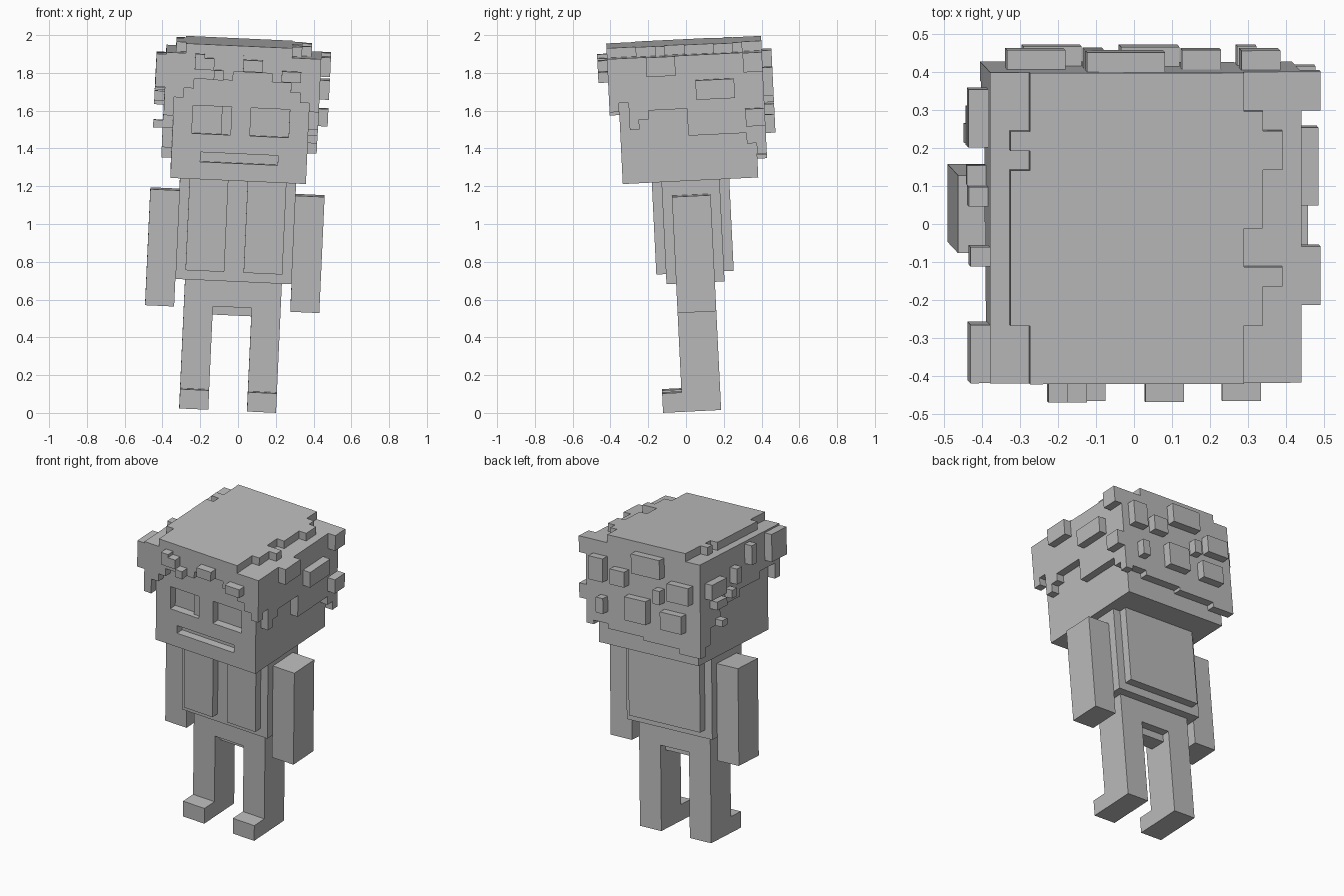
import bpy, bmesh, math
from mathutils import Matrix, Vector

cube = bpy.data.objects.get("Cube")
if cube:
    bpy.data.objects.remove(cube, do_unlink=True)

UNIT = 0.0513    # one block
CHIN = 23.9      # height of the chin in blocks
TOP = CHIN + 13  # underside of the crown
# The whole figure leans a little forward and to one side
POSE = (Matrix.Translation((-0.055, 0.083, 0.022))
        @ Matrix.Rotation(math.radians(2.8), 4, 'X')
        @ Matrix.Rotation(math.radians(2.6), 4, 'Y')
        @ Matrix.Scale(UNIT, 4))

grey = bpy.data.materials.new("plain_grey")
grey.use_nodes = True
COLOUR = (0.5, 0.5, 0.5, 1)
grey.diffuse_color = COLOUR
grey.node_tree.nodes["Principled BSDF"].inputs["Base Color"].default_value = COLOUR


def blocks(name, boxes):
    """One object from boxes given as (x0, x1, y0, y1, z0, z1) in blocks."""
    bm = bmesh.new()
    for x0, x1, y0, y1, z0, z1 in boxes:
        size = Matrix.Diagonal((x1 - x0, y1 - y0, z1 - z0, 1))
        centre = Vector((x0 + x1, y0 + y1, z0 + z1)) / 2
        bmesh.ops.create_cube(bm, size=1, matrix=Matrix.Translation(centre) @ size)
    mesh = bpy.data.meshes.new(name)
    bm.to_mesh(mesh)
    bm.free()
    mesh.materials.append(grey)
    ob = bpy.data.objects.new(name, mesh)
    ob.matrix_world = POSE
    bpy.context.collection.objects.link(ob)
    return ob


def on_side(side, inner, outer, rects):
    """Rectangles (a0, a1, low, high) raised from one side of the head."""
    out = []
    for a0, a1, low, high in rects:
        near, far = sorted((inner, outer))
        if side in ("front", "right"):
            near, far = -far, -near
        span = (a0, a1, near, far) if side in ("front", "back") else (near, far, a0, a1)
        out.append(span + (CHIN + low, CHIN + high))
    return out


def fringe(side, start, steps):
    """Hair layer whose lower edge steps: (column end, lower edge)."""
    rects = []
    for end, low in steps:
        rects.append((start, end, low, 13))
        start = end
    blocks("hair_" + side, on_side(side, 7, 8, rects))


# Legs, feet and arms
for name, s in (("left", 1), ("right", -1)):
    def mirrored(a, b):
        return tuple(sorted((s * a, s * b)))
    blocks(name + "_leg", [mirrored(2, 5) + (-2, 2, 0, 13.3)])
    blocks(name + "_foot", [mirrored(2, 5) + (-4, -2, 0, 2)])
    blocks(name + "_arm", [mirrored(6, 9) + (-2, 2, 10.4, 22.4)])
    blocks(name + "_chest_panel", [mirrored(1, 5) + (-4, -3, 14.3, CHIN)])

# Torso
blocks("crotch", [(-2, 2, -2, 2, 10.6, 13.3), (-2, 2, -1, 1, 9.7, 10.6)])
blocks("torso", [(-6, 6, -3, 3, 13.3, CHIN)])
blocks("back_panel", [(-5, 5, 3, 4, 14.3, CHIN)])

# Head with sunken eyes and mouth
head = blocks("head", [(-7, 7, -7, 7, CHIN, TOP)])
cutters = [
    blocks("eye_cutter", on_side("front", 6, 7.5, [(-5, -2, 4.7, 7.6), (1, 5, 4.7, 7.6)])),
    blocks("eye_corner_cutter", on_side("front", 6.5, 7.5, [(-2.01, -1, 4.7, 7.6)])),
    blocks("mouth_cutter", on_side("front", 6, 7.5, [(-4, 4, 1.8, 2.8)])),
]
bpy.context.view_layer.objects.active = head
for cutter in cutters:
    cutter.hide_render = True
    mod = head.modifiers.new(cutter.name, 'BOOLEAN')
    mod.operation = 'DIFFERENCE'
    mod.solver = 'EXACT'
    mod.object = cutter
    bpy.ops.object.modifier_apply(modifier=mod.name)
    bpy.data.objects.remove(cutter, do_unlink=True)

# Hair layer on the four sides, with ragged lower edges
fringe("front", -8, [(-7, 6.5), (-6, 8.4), (-5, 9.4), (-3, 10.4), (-1, 10.4), (3, 11.3),
                     (5, 10.4), (6, 9.4), (7, 8.4), (8, 7.5)])
fringe("left", -8, [(-6, 8.4), (-5, 5.6), (-4, 6.6), (0, 7.5), (6, 4.7), (7, 3.6), (8, 2.5)])
fringe("right", -8, [(-4, 8.4), (0, 7.5), (4, 6.6), (6, 4.6), (8, 2.5)])
fringe("back", -8, [(-5, 1.4), (0, 2), (5, 2.4), (7, 3), (8, 4)])

# Crown plate with ragged side edges
crown = [(-6, 5, -8, 8), (-7, -6, -5, 3), (-7, -6, 4, 5), (5, 6, -5, -2),
         (5, 6, 0, 6), (6, 7, -3, -2), (6, 7, 3, 5)]
blocks("hair_crown", [c + (TOP, TOP + 1) for c in crown])

# Raised tufts
tufts = {
    "front": [(-5, -3, 11.4, 12.6), (-5, -4, 12.6, 13), (-3, -2, 10.4, 11.4),
              (0, 2, 11.4, 12.6), (4, 6, 10.5, 11.6)],
    "left": [(1, 5, 8.4, 10.4), (-4, -1, 11, 13), (6, 8, 11, 13), (6, 8, 5.4, 7.2)],
    "right": [(4, 7, 8.5, 10.4), (1, 2, 8.9, 10.8), (-2, -1, 10.3, 12.7),
              (-8, -5, 9.4, 12.8), (4, 6, 7, 8), (2, 3, 7.5, 8.5), (4, 5, 4.6, 5.4)],
    "back": [(5, 7, 8.4, 11.3), (2, 4, 8.4, 10.3), (-3, 1, 10.4, 12.8), (5, 6, 4.5, 6.4),
             (-1, 2, 4.4, 7.3), (-3, -2, 7.3, 9), (-7, -4, 8, 10.2), (-6, -3, 4.3, 6.5)],
}
for side, rects in tufts.items():
    blocks("tufts_" + side, on_side(side, 8, 9, rects))
